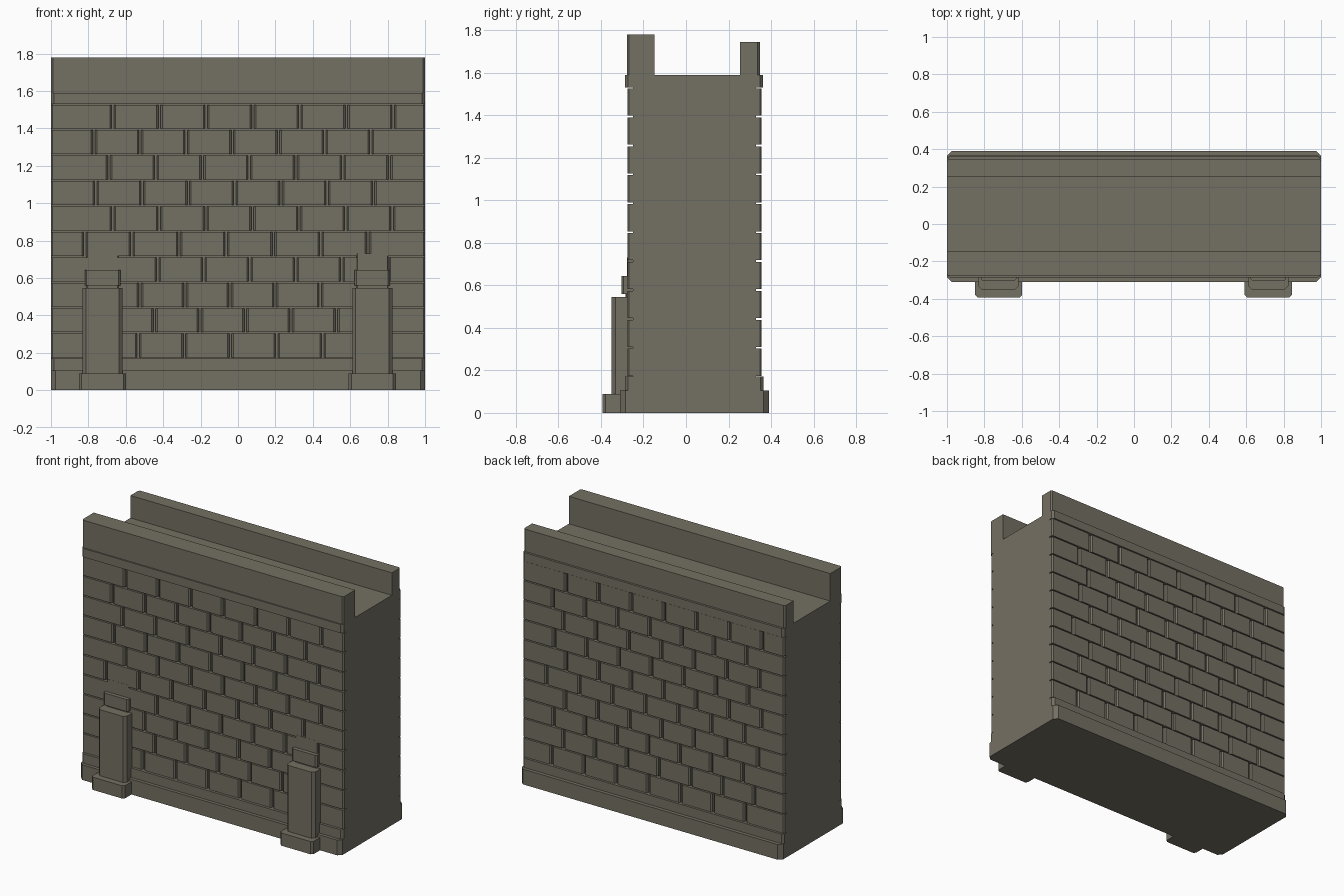
import bpy, bmesh
from math import pi
from mathutils import Matrix, Vector

if "Cube" in bpy.data.objects:
    bpy.data.objects.remove(bpy.data.objects["Cube"], do_unlink=True)

stone = bpy.data.materials.new("grey_brown_stone")
stone.use_nodes = True
colour = (0.175, 0.16, 0.125, 1)
stone.diffuse_color = colour
stone.node_tree.nodes["Principled BSDF"].inputs["Base Color"].default_value = colour

MID_Y = 0.04  # depth centre of the wall
HALF_TURN = (Matrix.Translation((0, MID_Y, 0)) @ Matrix.Rotation(pi, 4, "Z")
             @ Matrix.Translation((0, -MID_Y, 0)))


def add_block(bm, x, y, z, front=0.0, back=0.0):
    """Block whose vertical corners are cut by the front and back chamfers."""
    (x0, x1), (y0, y1) = x, y
    outline = [(x0 + front, y0), (x1 - front, y0)]
    if front:
        outline.append((x1, y0 + front))
    if back:
        outline.append((x1, y1 - back))
    outline += [(x1 - back, y1), (x0 + back, y1)]
    if back:
        outline.append((x0, y1 - back))
    if front:
        outline.append((x0, y0 + front))
    face = bm.faces.new([bm.verts.new((px, py, z[0])) for px, py in outline])
    grown = bmesh.ops.extrude_face_region(bm, geom=[face])["geom"]
    verts = [v for v in grown if isinstance(v, bmesh.types.BMVert)]
    bmesh.ops.translate(bm, vec=Vector((0, 0, z[1] - z[0])), verts=verts)


def finish(bm, name):
    bmesh.ops.recalc_face_normals(bm, faces=bm.faces[:])
    mesh = bpy.data.meshes.new(name)
    bm.to_mesh(mesh)
    bm.free()
    mesh.materials.append(stone)
    obj = bpy.data.objects.new(name, mesh)
    bpy.context.collection.objects.link(obj)
    return obj


def block(name, x, y, z, front=0.0, back=0.0):
    bm = bmesh.new()
    add_block(bm, x, y, z, front, back)
    return finish(bm, name)


# Wall body, stepped plinth, top band and the two parapets
FULL = (-1, 1)
block("wall_core", FULL, (-0.25, 0.33), (0, 1.59))
block("plinth_lower", FULL, (-0.31, 0.39), (0, 0.105), 0.025, 0.025)
block("plinth_upper", FULL, (-0.287, 0.365), (0.105, 0.17), 0.015, 0.015)
block("top_band", FULL, (-0.287, 0.362), (1.53, 1.59), 0.015, 0.015)
block("front_parapet", FULL, (-0.278, -0.148), (1.59, 1.78), 0.01)
block("back_parapet", FULL, (0.253, 0.347), (1.59, 1.745), 0, 0.01)

# Brick courses from the bottom up: first joint, last joint, joint count
COURSES = [(-0.78, 0.70, 7), (-0.69, 0.77, 7), (-0.765, 0.68, 7),
           (-0.675, 0.80, 7), (-0.82, 0.695, 7), (-0.67, 0.825, 7),
           (-0.76, 0.725, 7), (-0.69, 0.81, 7), (-0.77, 0.71, 7),
           (-0.67, 0.83, 7)]
GAP = 0.012
HEIGHT = (1.53 - 0.17) / len(COURSES)


def bricks(name, turned):
    bm = bmesh.new()
    for row, (first, last, count) in enumerate(COURSES):
        z = 0.17 + row * HEIGHT
        joints = [first + (last - first) * i / (count - 1) for i in range(count)]
        edges = [-1 - GAP / 2] + joints + [1 + GAP / 2]
        for a, b in zip(edges, edges[1:]):
            add_block(bm, (a + GAP / 2, b - GAP / 2), (-0.276, -0.245),
                      (z + 0.004, z + HEIGHT - 0.004), 0.009)
    if turned:
        bmesh.ops.transform(bm, matrix=HALF_TURN, verts=bm.verts[:])
    return finish(bm, name)


bricks("front_bricks", False)
bricks("back_bricks", True)

# Stepped buttresses against the front
for side, cx in (("right", -0.724), ("left", 0.718)):
    def part(name, half, depth, z, chamfer):
        block(f"{side}_buttress_{name}", (cx - half, cx + half), (depth, -0.24), z, chamfer)
    part("foot", 0.126, -0.393, (0, 0.088), 0.014)
    part("shaft", 0.107, -0.35, (0.088, 0.545), 0.018)
    part("neck", 0.085, -0.285, (0.545, 0.56), 0.005)
    part("cap", 0.095, -0.304, (0.56, 0.643), 0.01)
    part("backing", 0.085, -0.277, (0.643, 0.73), 0.005)
